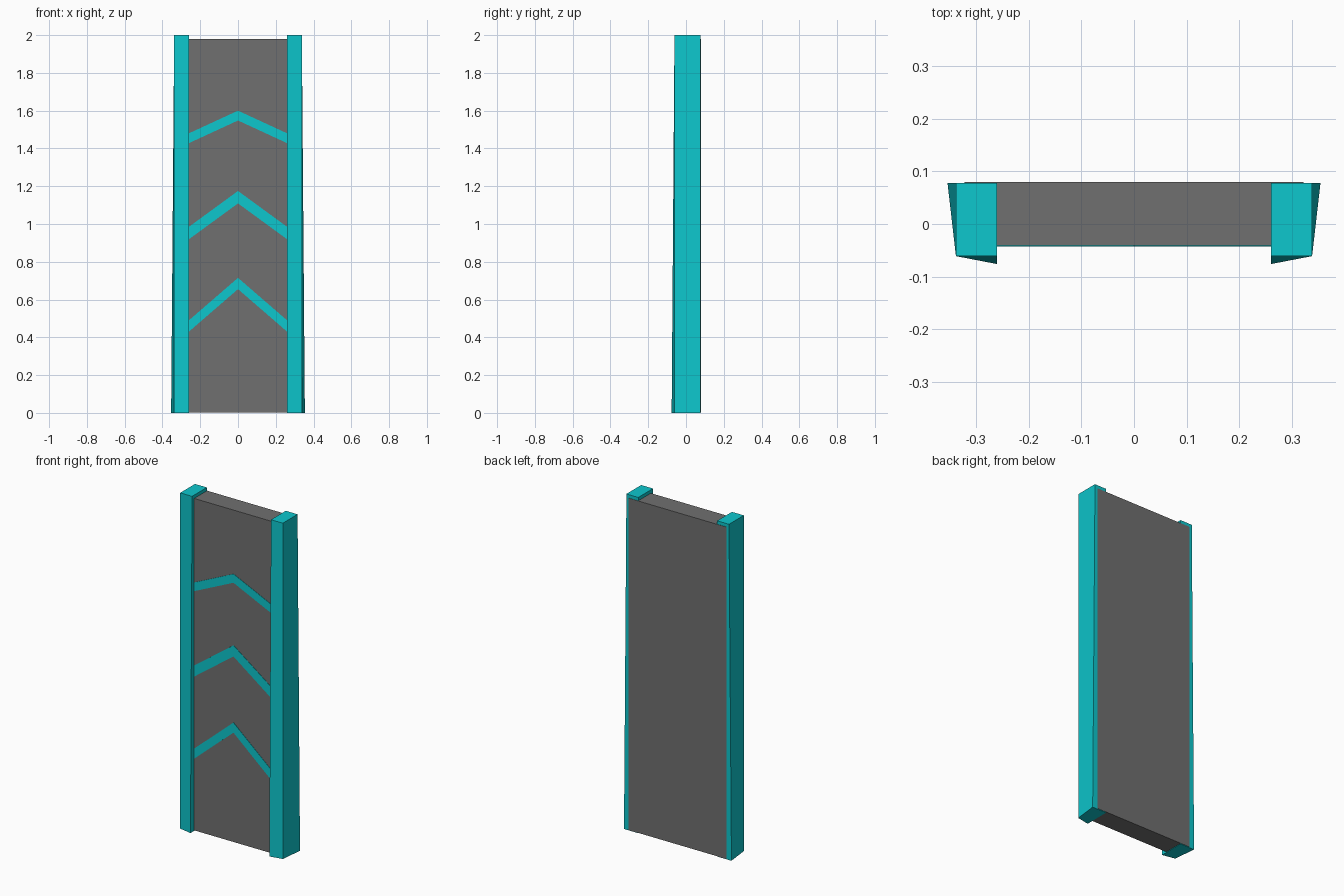
import bpy

cube = bpy.data.objects.get("Cube")
if cube:
    bpy.data.objects.remove(cube, do_unlink=True)


def make_material(name, color):
    mat = bpy.data.materials.new(name)
    mat.use_nodes = True
    mat.diffuse_color = color
    mat.node_tree.nodes["Principled BSDF"].inputs["Base Color"].default_value = color
    return mat


gray = make_material("dark gray", (0.16, 0.16, 0.16, 1))
cyan = make_material("bright cyan", (0.004, 0.57, 0.61, 1))


def loft(name, start, end, mat):
    """Solid between two matching closed outlines."""
    n = len(start)
    faces = [tuple(reversed(range(n))), tuple(range(n, 2 * n))]
    faces += [(i, (i + 1) % n, n + (i + 1) % n, n + i) for i in range(n)]
    mesh = bpy.data.meshes.new(name)
    mesh.from_pydata(start + end, [], faces)
    mesh.materials.append(mat)
    obj = bpy.data.objects.new(name, mesh)
    bpy.context.collection.objects.link(obj)
    return obj


BACK = 0.078
FRONT = -0.041
INNER = 0.26


def outline(points, z):
    return [(x, y, z) for x, y in points]


# Central slab, its back showing between the rail edges
w = 0.322
slab = [(-w, FRONT), (w, FRONT), (w, BACK + 0.002), (-w, BACK + 0.002)]
loft("panel", outline(slab, 0.003), outline(slab, 1.98), gray)

# Side rails, flared outward and forward toward the foot
foot = [(INNER, -0.076), (0.338, -0.061), (0.354, BACK), (INNER, BACK)]
head = [(INNER, -0.061), (0.338, -0.061), (0.338, BACK), (INNER, BACK)]
for side, sign in (("left", 1), ("right", -1)):
    ends = [[(sign * x, y) for x, y in pts][::sign] for pts in (foot, head)]
    loft(side + "_rail", outline(ends[0], 0), outline(ends[1], 2), cyan)

# Chevron stripes: apex height, drop to the rails, stripe height
chevrons = {"upper": (1.6, 0.12, 0.052),
            "middle": (1.175, 0.19, 0.066),
            "lower": (0.715, 0.225, 0.06)}
for name, (apex, drop, thick) in chevrons.items():
    top = [(INNER, apex - drop), (0, apex), (-INNER, apex - drop)]
    shape = [(x, z - thick) for x, z in reversed(top)] + top
    loft(name + "_chevron",
         [(x, FRONT - 0.002, z) for x, z in reversed(shape)],
         [(x, FRONT + 0.002, z) for x, z in reversed(shape)], cyan)

# Consistent outward normals
import bmesh
for obj in bpy.context.collection.objects:
    if obj.type == "MESH":
        bm = bmesh.new()
        bm.from_mesh(obj.data)
        bmesh.ops.recalc_face_normals(bm, faces=bm.faces)
        bm.to_mesh(obj.data)
        bm.free()
